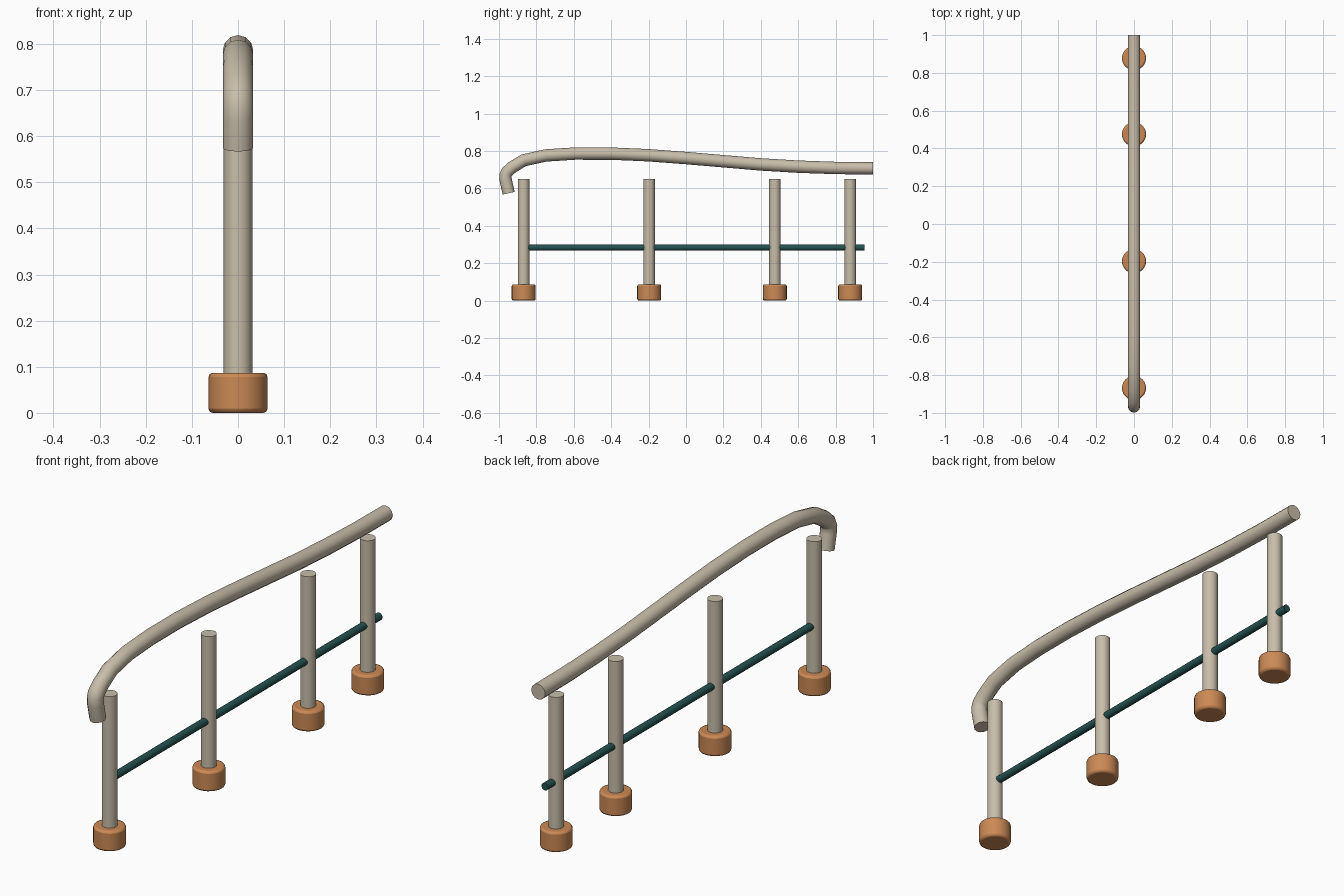
import bpy, math

cube = bpy.data.objects.get("Cube")
if cube:
    bpy.data.objects.remove(cube, do_unlink=True)


def material(name, rgb):
    m = bpy.data.materials.new(name)
    m.use_nodes = True
    color = (*rgb, 1.0)
    m.diffuse_color = color
    bsdf = next(n for n in m.node_tree.nodes if n.type == 'BSDF_PRINCIPLED')
    bsdf.inputs["Base Color"].default_value = color
    return m


BEIGE = material("beige_paint", (0.58, 0.51, 0.40))
ORANGE = material("orange_foot", (0.60, 0.25, 0.09))
TEAL = material("dark_teal", (0.018, 0.085, 0.08))


def cylinder(name, mat, radius, length, center, sides, rotation=(0, 0, 0)):
    bpy.ops.mesh.primitive_cylinder_add(vertices=sides, radius=radius, depth=length,
                                        location=center, rotation=rotation)
    obj = bpy.context.object
    obj.name = name
    obj.data.materials.append(mat)
    bpy.ops.object.shade_smooth_by_angle(angle=math.radians(35))
    return obj


# Posts standing in rounded feet
for i, y in enumerate((-0.868, -0.197, 0.475, 0.878), 1):
    cylinder(f"post_{i}", BEIGE, 0.031, 0.608, (0, y, 0.346), 16)
    foot = cylinder(f"foot_{i}", ORANGE, 0.064, 0.087, (0, y, 0.0455), 24)
    foot.location.z = 0.0455 - 0.002
    bevel = foot.modifiers.new("rounded_rim", 'BEVEL')
    bevel.width = 0.009
    bevel.segments = 2
    bevel.limit_method = 'ANGLE'
    bevel.angle_limit = math.radians(40)

# Thin lower rail running through the posts
cylinder("lower_rail", TEAL, 0.016, 1.823, (0, 0.0435, 0.283), 12, (math.pi / 2, 0, 0))

# Curved handrail with its front end turned down
path = [(-0.948, 0.574), (-0.963, 0.640), (-0.966, 0.668), (-0.957, 0.688),
        (-0.930, 0.712), (-0.868, 0.750), (-0.750, 0.776), (-0.594, 0.786),
        (-0.406, 0.786), (-0.200, 0.777), (0.0, 0.762), (0.20, 0.745),
        (0.40, 0.728), (0.60, 0.716), (0.80, 0.709), (1.0, 0.707)]
curve = bpy.data.curves.new("handrail", 'CURVE')
curve.dimensions = '3D'
curve.bevel_depth = 0.033
curve.bevel_resolution = 4
curve.use_fill_caps = True
spline = curve.splines.new('POLY')
spline.points.add(len(path) - 1)
for point, (y, z) in zip(spline.points, path):
    point.co = (0, y, z, 1)
curve.materials.append(BEIGE)
handrail = bpy.data.objects.new("handrail", curve)
bpy.context.collection.objects.link(handrail)
bpy.ops.object.select_all(action='DESELECT')
handrail.select_set(True)
bpy.context.view_layer.objects.active = handrail
bpy.ops.object.convert(target='MESH')
bpy.ops.object.shade_smooth_by_angle(angle=math.radians(40))
